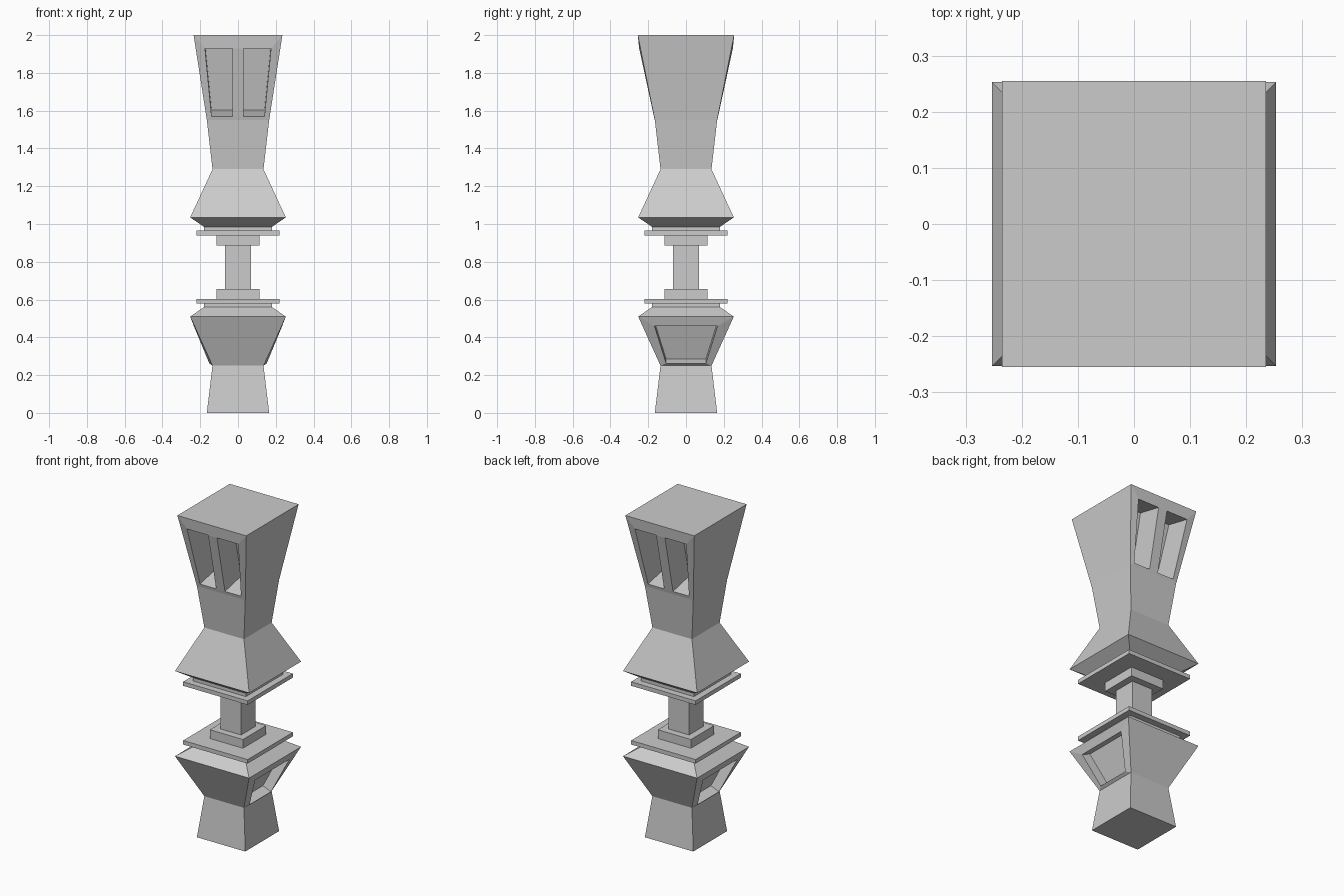
import bpy, bmesh
from mathutils import Vector, Matrix
from math import pi

if "Cube" in bpy.data.objects:
    bpy.data.objects.remove(bpy.data.objects["Cube"])


def tower(name, rings, panel=None):
    """Four-sided loft through (half_x, half_y, z) rings; panel adds recessed windows."""
    bm = bmesh.new()
    loops = [[bm.verts.new((sx * hx, sy * hy, z))
              for sx, sy in ((-1, -1), (1, -1), (1, 1), (-1, 1))]
             for hx, hy, z in rings]
    bm.faces.new(loops[0])
    bm.faces.new(loops[-1])
    for seg in range(len(rings) - 1):
        for k in range(4):
            n = (k + 1) % 4
            quad = [loops[seg][k], loops[seg][n], loops[seg + 1][n], loops[seg + 1][k]]
            if panel and seg == panel["seg"] and k in panel["sides"]:
                add_windows(bm, quad, k, panel)
            else:
                bm.faces.new(quad)
    bmesh.ops.recalc_face_normals(bm, faces=bm.faces)
    mesh = bpy.data.meshes.new(name)
    bm.to_mesh(mesh)
    bm.free()
    obj = bpy.data.objects.new(name, mesh)
    bpy.context.collection.objects.link(obj)
    return obj


def add_windows(bm, quad, side, p):
    """Fill one sloping side with a frame, mullions and deep window recesses."""
    turn = Matrix.Rotation(side * pi / 2, 3, 'Z')
    a, b, c, d = quad
    (zb, ob), (zt, ot) = p["low"], p["high"]
    low = [bm.verts.new(turn @ Vector((u, -ob, zb))) for u in p["u_low"]]
    high = [bm.verts.new(turn @ Vector((u, -ot, zt))) for u in p["u_high"]]
    # frame around the openings
    bm.faces.new([a, b] + low[::-1])
    bm.faces.new([c, d] + high)
    bm.faces.new([d, a, low[0], high[0]])
    bm.faces.new([b, c, high[-1], low[-1]])
    # recess direction is square to the sloping side
    inward = turn @ (Vector((0, zt - zb, ot - ob)).normalized() * p["depth"])
    for i in range(len(low) - 1):
        hole = [low[i], low[i + 1], high[i + 1], high[i]]
        if i % 2:
            bm.faces.new(hole)
            continue
        back = [bm.verts.new(v.co + inward) for v in hole]
        bm.faces.new(back)
        for j in range(4):
            m = (j + 1) % 4
            bm.faces.new([hole[j], hole[m], back[m], back[j]])


def square(*profile):
    return [(h, h, z) for h, z in profile]


# lower body with one recessed panel on each of the left and right sides
tower("lower_body",
      square((.165, 0), (.135, .25), (.253, .51), (.18, .56), (.18, .58)),
      dict(seg=1, sides=(1, 3), low=(.262, .152), high=(.46, .234),
           u_low=(-.105, .105), u_high=(-.167, .167), depth=.06))

# upper body with a pair of windows on the front and back
tower("upper_body",
      square((.18, .963), (.18, .985), (.253, 1.035), (.135, 1.29), (.165, 1.55))
      + [(.235, .255, 2)],
      dict(seg=4, sides=(0, 2), low=(1.57, .170), high=(1.93, .248),
           u_low=(-.14, -.03, .03, .14), u_high=(-.175, -.03, .03, .175), depth=.16))

# plates, collars and the thin post between the bodies
for name, half, z0, z1 in (("lower_plate", .22, .578, .603),
                           ("lower_collar", .113, .603, .657),
                           ("post", .07, .657, .885),
                           ("upper_collar", .113, .885, .94),
                           ("upper_plate", .22, .94, .965)):
    tower(name, square((half, z0), (half, z1)))
